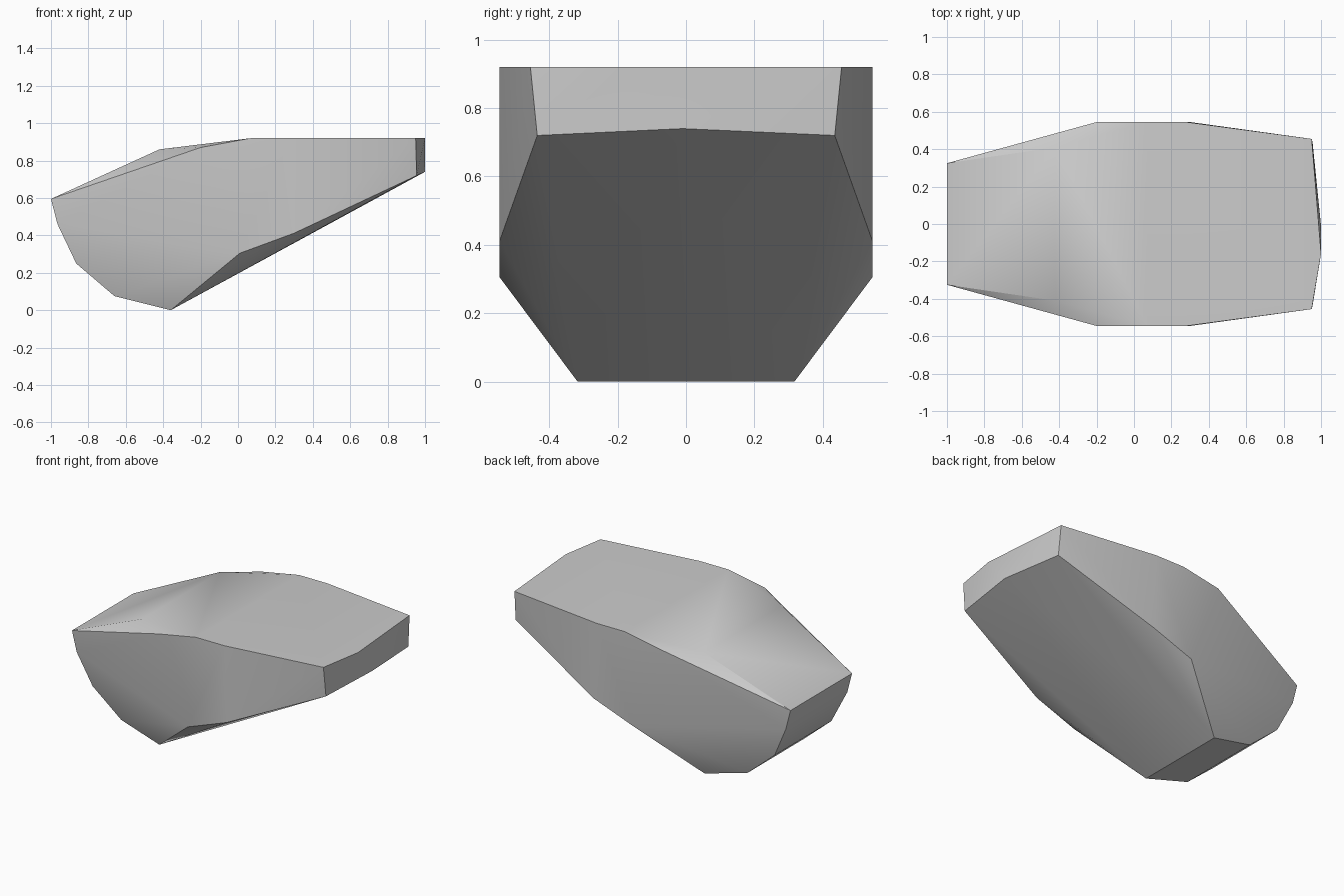
import bpy
import bmesh
import math

cube = bpy.data.objects.get("Cube")
if cube:
    bpy.data.objects.remove(cube, do_unlink=True)

# Plain grey stone
stone = bpy.data.materials.new("stone_grey")
stone.use_nodes = True
grey = (0.6, 0.6, 0.6, 1.0)
stone.diffuse_color = grey
stone.node_tree.nodes["Principled BSDF"].inputs["Base Color"].default_value = grey

# Corner points of one half (x, half width, z), mirrored across the long axis
corners = [
    # flat top rim and sloping shoulder
    (0.95, 0.455, 0.92), (0.28, 0.545, 0.92), (0.07, 0.545, 0.92),
    (-0.20, 0.545, 0.87), (-0.42, 0.41, 0.86), (-1.0, 0.325, 0.595),
    # slanted underside rim
    (0.955, 0.435, 0.72), (0.30, 0.545, 0.412), (0.01, 0.545, 0.305),
    (-0.36, 0.317, 0.0),
    # rounded narrow end
    (-0.965, 0.325, 0.46), (-0.865, 0.30, 0.25), (-0.66, 0.29, 0.075),
]
points = [(x, s * y, z) for x, y, z in corners for s in (-1, 1)]
# Blunt end ridge
points += [(1.0, -0.16, 0.92), (1.0, -0.01, 0.74)]

# Faceted boulder wrapped around the corners
bm = bmesh.new()
for p in points:
    bm.verts.new(p)
bmesh.ops.convex_hull(bm, input=bm.verts[:])
bmesh.ops.dissolve_limit(bm, angle_limit=math.radians(0.5),
                         verts=bm.verts[:], edges=bm.edges[:])
bmesh.ops.recalc_face_normals(bm, faces=bm.faces[:])
mesh = bpy.data.meshes.new("boulder")
bm.to_mesh(mesh)
bm.free()
mesh.materials.append(stone)
boulder = bpy.data.objects.new("boulder", mesh)
bpy.context.collection.objects.link(boulder)

# Soft facets with crisp main edges
bpy.ops.object.select_all(action='DESELECT')
boulder.select_set(True)
bpy.context.view_layer.objects.active = boulder
bpy.ops.object.shade_smooth_by_angle(angle=math.radians(32))
